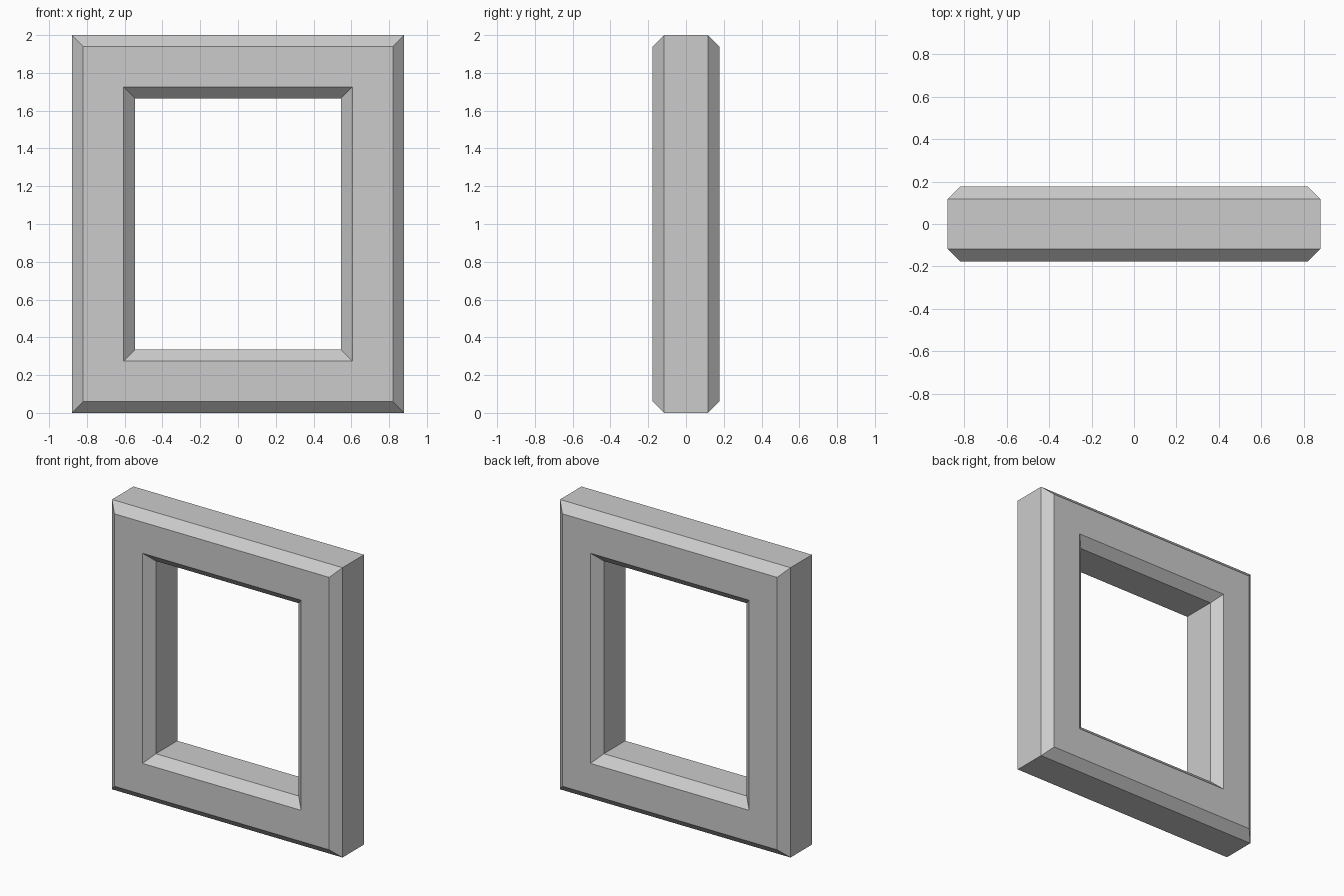
import bpy
import bmesh

cube = bpy.data.objects.get("Cube")
if cube:
    bpy.data.objects.remove(cube, do_unlink=True)

# Overall sizes
HALF_WIDTH, HEIGHT = 0.88, 2.0
HALF_DEPTH, BORDER, BEVEL = 0.177, 0.335, 0.06

# Plain grey material
grey = bpy.data.materials.new("light_grey")
grey.use_nodes = True
colour = (0.6, 0.6, 0.6, 1)
grey.diffuse_color = colour
grey.node_tree.nodes["Principled BSDF"].inputs["Base Color"].default_value = colour

# Chamfered border section: (inset from the outer edge, depth)
side = HALF_DEPTH - BEVEL
front_half = [(0, -side), (BEVEL, -HALF_DEPTH),
              (BORDER - BEVEL, -HALF_DEPTH), (BORDER, -side)]
section = front_half + [(inset, -y) for inset, y in reversed(front_half)]

# Sweep the section round the four mitred corners
bm = bmesh.new()
rings = []
for sx, sz in ((-1, -1), (1, -1), (1, 1), (-1, 1)):
    rings.append([bm.verts.new((sx * (HALF_WIDTH - inset), y,
                                HEIGHT / 2 + sz * (HEIGHT / 2 - inset)))
                  for inset, y in section])
for i, ring in enumerate(rings):
    following = rings[(i + 1) % len(rings)]
    for j in range(len(section)):
        k = (j + 1) % len(section)
        bm.faces.new((ring[j], following[j], following[k], ring[k]))
bmesh.ops.recalc_face_normals(bm, faces=bm.faces)

# Rectangular frame
mesh = bpy.data.meshes.new("window_frame")
bm.to_mesh(mesh)
bm.free()
mesh.materials.append(grey)
frame = bpy.data.objects.new("window_frame", mesh)
bpy.context.collection.objects.link(frame)
